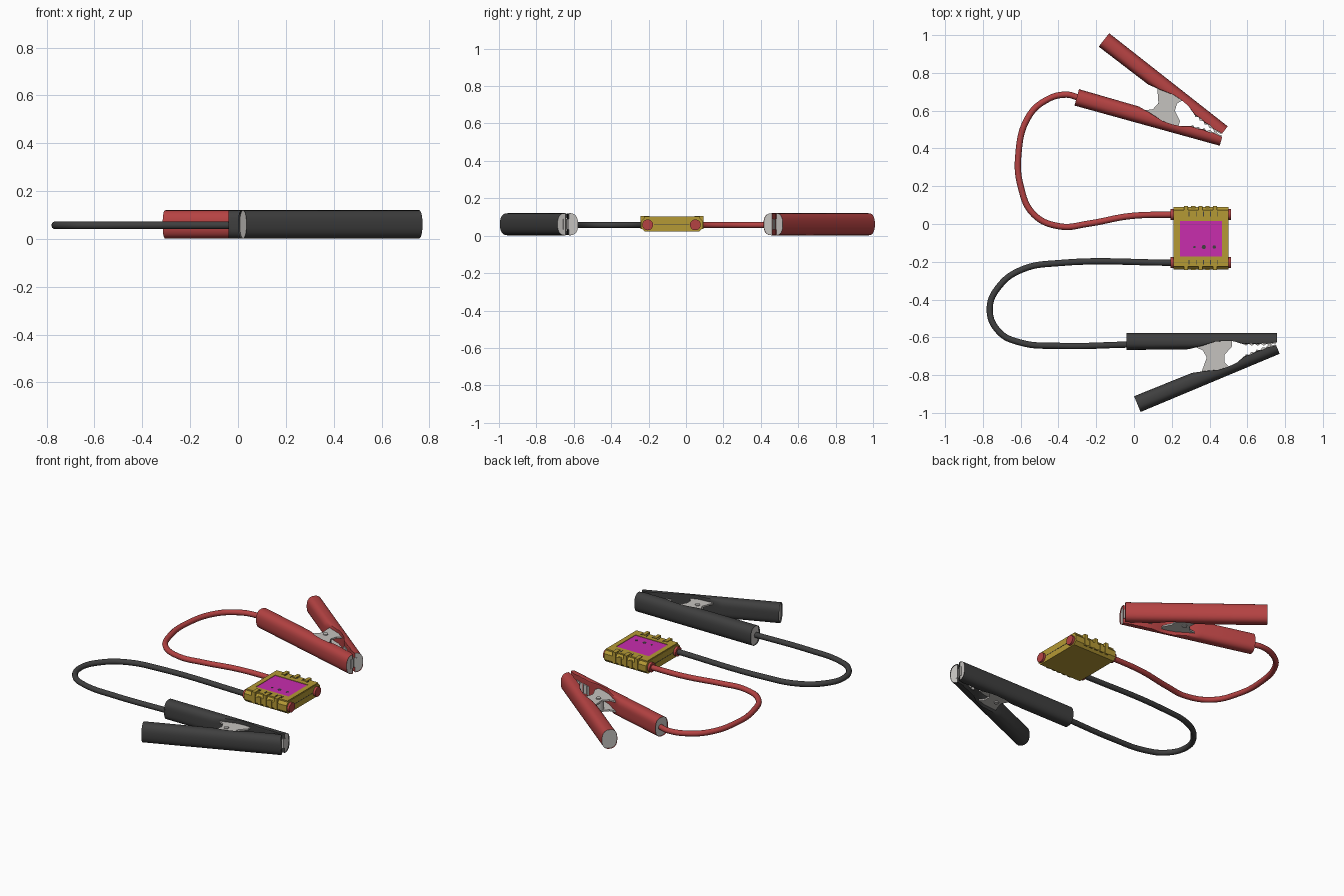
import bpy, bmesh, math
from mathutils import Matrix, Vector

if "Cube" in bpy.data.objects:
    bpy.data.objects.remove(bpy.data.objects["Cube"])


def mat(name, col):
    m = bpy.data.materials.new(name)
    m.diffuse_color = (*col, 1)
    m.use_nodes = True
    m.node_tree.nodes["Principled BSDF"].inputs["Base Color"].default_value = m.diffuse_color
    return m


RED = mat("red rubber", (0.46, 0.055, 0.055))
BLACK = mat("black rubber", (0.05, 0.05, 0.05))
METAL = mat("bare metal", (0.56, 0.54, 0.52))
YELLOW = mat("yellow case", (0.46, 0.32, 0.035))
SCREEN = mat("magenta screen", (0.58, 0.026, 0.42))
ZC = 0.061


def finish(name, bm, mats, matrix=Matrix(), angle=35):
    bm.transform(matrix)
    bmesh.ops.recalc_face_normals(bm, faces=bm.faces)
    me = bpy.data.meshes.new(name)
    bm.to_mesh(me)
    bm.free()
    for m in mats:
        me.materials.append(m)
    ob = bpy.data.objects.new(name, me)
    bpy.context.collection.objects.link(ob)
    bpy.ops.object.select_all(action='DESELECT')
    ob.select_set(True)
    bpy.context.view_layer.objects.active = ob
    bpy.ops.object.shade_smooth_by_angle(angle=math.radians(angle))
    return ob


def prism(name, pts, z0, z1, m, matrix=Matrix()):
    bm = bmesh.new()
    f = bm.faces.new([bm.verts.new((x, y, z0)) for x, y in pts])
    r = bmesh.ops.extrude_face_region(bm, geom=[f])
    top = [v for v in r['geom'] if isinstance(v, bmesh.types.BMVert)]
    bmesh.ops.translate(bm, verts=top, vec=(0, 0, z1 - z0))
    return finish(name, bm, [m], matrix, 20)


def box(name, x0, x1, y0, y1, z0, z1, m):
    return prism(name, [(x0, y0), (x1, y0), (x1, y1), (x0, y1)], z0, z1, m)


def cylinder(name, r, length, m, matrix, n=20):
    bm = bmesh.new()
    bmesh.ops.create_cone(bm, cap_ends=True, segments=n, radius1=r, radius2=r, depth=length)
    return finish(name, bm, [m], matrix)


# Depth of the grip along its length; the rounded tube is cut flat at this depth
DEPTH = [(0, .09), (.33, .086), (.40, .068), (.47, .046), (.52, .042), (.57, .044),
         (.62, .060), (.66, .056), (.69, .060), (.72, .054), (.75, .057), (.798, .048)]


def grip(name, rubber, matrix):
    bm = bmesh.new()
    rings = []
    for x, d in DEPTH:
        ring = []
        for i in range(32):
            a = 2 * math.pi * i / 32
            c, s = math.cos(a), math.sin(a)
            y = .045 - .045 * math.copysign(abs(c) ** .8, c)
            z = .059 * math.copysign(abs(s) ** .8, s)
            ring.append(bm.verts.new((x, -min(y, d), z)))
        rings.append(ring)
    for a, b in zip(rings, rings[1:]):
        for i in range(32):
            bm.faces.new((a[i], a[i - 1], b[i - 1], b[i]))
    # Open sleeve ends with the metal core showing inside
    for ring, step in ((rings[0], .008), (rings[-1], -.006)):
        cap = bm.faces.new(ring)
        bmesh.ops.inset_region(bm, faces=[cap], thickness=.008)
        cap.material_index = 1
        bmesh.ops.translate(bm, verts=cap.verts[:], vec=(step, 0, 0))
    return finish(name, bm, [rubber, METAL], matrix)


def clamp(colour, rubber, matrix):
    lower = Matrix.Translation((.075, -.418, 0)) @ Matrix.Rotation(math.radians(22.7), 4, 'Z') \
        @ Matrix.Scale(-1, 4, (0, 1, 0))
    grip(colour + "_wire_grip", rubber, matrix)
    grip(colour + "_free_grip", rubber, matrix @ lower)
    # Pivot plates joining the two grips
    plate = [(.35, -.05), (.37, -.077), (.405, -.092), (.425, -.13), (.40, -.20), (.40, -.235),
             (.53, -.205), (.545, -.18), (.52, -.155), (.52, -.115), (.56, -.07), (.56, -.04)]
    for z in (-.036, .026):
        prism(colour + "_pivot_plate", plate, z, z + .010, METAL, matrix)
    pivot = matrix @ Matrix.Translation((.455, -.13, 0))
    cylinder(colour + "_pivot_pin", .014, .084, METAL, pivot)
    cylinder(colour + "_pivot_spring", .032, .05, METAL, pivot)
    # Metal teeth inside the jaw tips
    for base, label in ((matrix, "wire"), (matrix @ lower, "free")):
        teeth = [(.60, -.035), (.795, -.035), (.795, -.054)]
        for i in range(5):
            teeth += [(.775 - i * .032, -.057), (.759 - i * .032, -.067)]
        prism(colour + "_" + label + "_teeth", teeth, -.028, .028, METAL, base)


clamp("black", BLACK, Matrix.Translation((-.04, -.577, ZC)))
clamp("red", RED, Matrix.Translation((-.315, .627, ZC)) @ Matrix.Rotation(math.radians(-15.45), 4, 'Z')
      @ Matrix.Scale(-1, 4, (0, 1, 0)))


# Cables
def cable(name, pts, m):
    cu = bpy.data.curves.new(name, 'CURVE')
    cu.dimensions = '3D'
    cu.bevel_depth = .0165
    cu.bevel_resolution = 3
    cu.resolution_u = 8
    cu.use_fill_caps = True
    sp = cu.splines.new('BEZIER')
    sp.bezier_points.add(len(pts) - 1)
    for bp, (x, y) in zip(sp.bezier_points, pts):
        bp.co = (x, y, .057)
        bp.handle_left_type = bp.handle_right_type = 'AUTO'
    cu.materials.append(m)
    ob = bpy.data.objects.new(name, cu)
    bpy.context.collection.objects.link(ob)
    bpy.ops.object.select_all(action='DESELECT')
    ob.select_set(True)
    bpy.context.view_layer.objects.active = ob
    bpy.ops.object.convert(target='MESH')
    bpy.ops.object.shade_smooth_by_angle(angle=math.radians(40))


cable("black_cable", [(.22, -.205), (-.4, -.207), (-.59, -.24), (-.71, -.325), (-.764, -.45),
                      (-.715, -.57), (-.6, -.628), (-.4, -.645), (-.02, -.638)], BLACK)
cable("red_cable", [(.22, .05), (-.02, .042), (-.24, .002), (-.39, -.013), (-.53, .05), (-.6, .2),
                    (-.612, .37), (-.56, .565), (-.47, .653), (-.36, .685), (-.29, .668)], RED)

# Case: one chamfered profile swept along x, with a raised frame round the screen
profile = [(-.24, .042), (-.24, .078), (-.222, .097), (.072, .097), (.09, .078), (.09, .042),
           (.072, .023), (-.222, .023)]
along_x = Matrix(((0, 0, 1, 0), (1, 0, 0, 0), (0, 1, 0, 0), (0, 0, 0, 1)))
prism("case", profile, .21, .50, YELLOW, along_x)
for y0, y1 in ((-.225, -.172), (.017, .075)):
    box("screen_frame_side", .213, .497, y0, y1, .09, .102, YELLOW)
for x0, x1 in ((.213, .243), (.467, .497)):
    box("screen_frame_end", x0, x1, -.172, .017, .09, .102, YELLOW)
box("screen", .243, .467, -.172, .017, .094, .099, SCREEN)

# Grip ribs on both long sides, and a seam on the ends
for cy, side in ((-.24, -1), (.09, 1)):
    for i in range(5):
        x = .265 + i * .038
        ya, yb = sorted((cy - side * .045, cy + side * .004))
        box("side_rib", x, x + .022, ya, yb, .036, .106 - .022 * (i % 2 == 1), YELLOW)
        box("rib_groove", x + .024, x + .029, *sorted((cy - side * .05, cy - side * .025)), .09, .1035, BLACK)
for x in (.209, .498):
    box("case_seam", x, x + .003, -.17, .02, .058, .061, BLACK)

# Cable sockets on both ends of the case
turn = Matrix.Rotation(math.pi / 2, 4, 'Y')
for y in (-.205, .05):
    for x in (.212, .497):
        cylinder("cable_socket", .029, .035, RED, Matrix.Translation((x, y, .058)) @ turn)

# Small marks on the screen
for x, s in ((.32, .007), (.37, .012), (.425, .010)):
    pts = [(x + s * math.cos(a * math.pi / 3), -.122 + s * math.sin(a * math.pi / 3)) for a in range(6)]
    prism("screen_mark", pts, .098, .100, BLACK)
